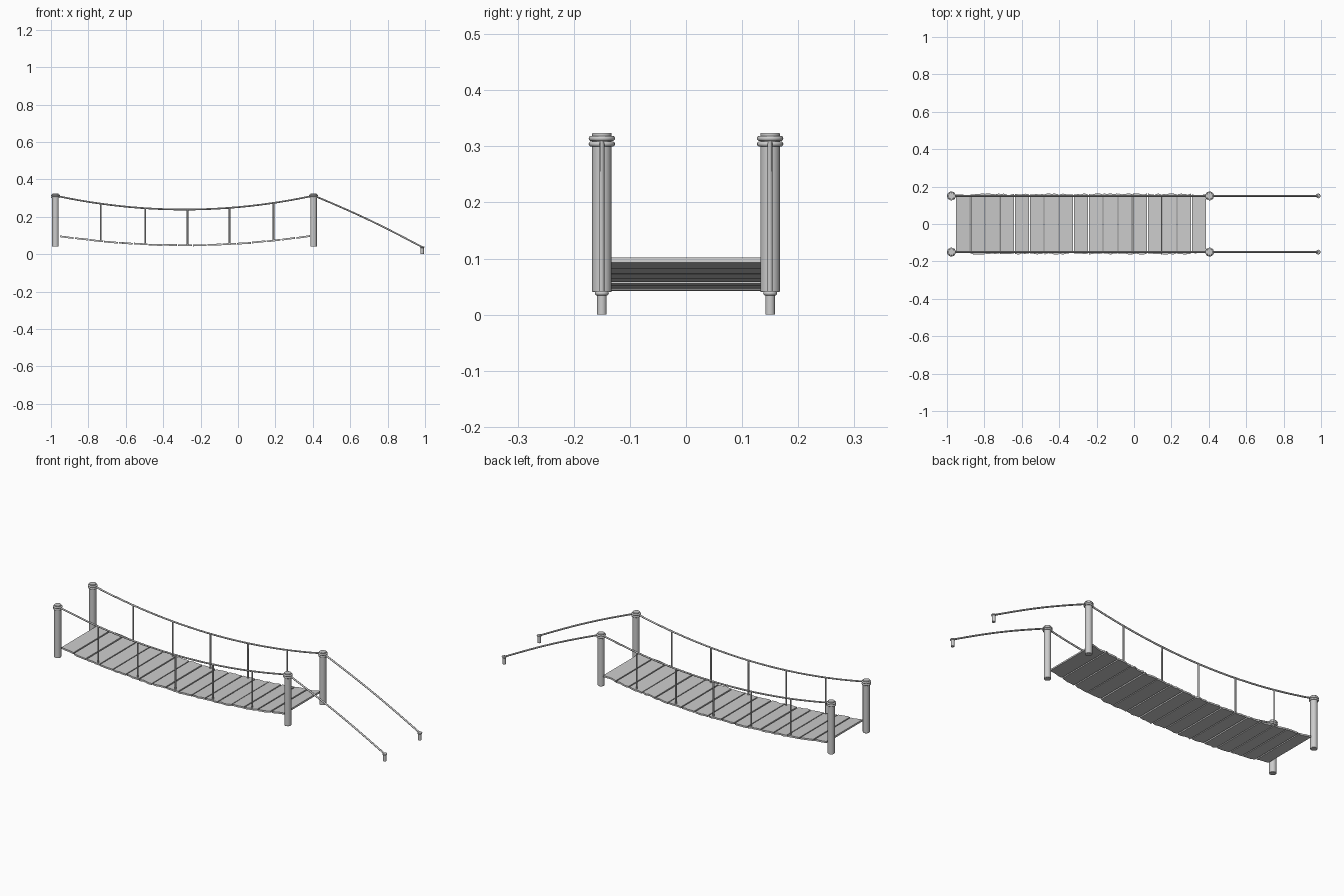
import bpy, bmesh, math, random
from mathutils import Matrix

if "Cube" in bpy.data.objects:
    bpy.data.objects.remove(bpy.data.objects["Cube"])

random.seed(4)
XL, XR, XS, Y = -0.976, 0.404, 0.985, 0.15   # posts, stakes, half width
XM = (XL + XR) / 2


def deck_z(x):
    return 0.048 + 0.049 * ((x - XM) / 0.67) ** 2


def rail_z(x):
    return 0.239 + 0.074 * abs((x - XM) / 0.69) ** 2


def smooth(ob):
    bpy.context.view_layer.objects.active = ob
    ob.select_set(True)
    bpy.ops.object.shade_smooth_by_angle(angle=math.radians(40))
    ob.select_set(False)


def post(name, x, y, z0, z1, r, bevel):
    bpy.ops.mesh.primitive_cylinder_add(vertices=24, radius=r, depth=z1 - z0,
                                        location=(x, y, (z0 + z1) / 2))
    ob = bpy.context.object
    ob.name = name
    m = ob.modifiers.new("worn_edge", 'BEVEL')
    m.width, m.segments, m.limit_method = bevel, 2, 'ANGLE'
    smooth(ob)


def ring(name, x, y, z, R, r, tilt=0.0):
    bpy.ops.mesh.primitive_torus_add(major_radius=R, minor_radius=r, major_segments=28,
                                     minor_segments=10, location=(x, y, z),
                                     rotation=(0, tilt, 0))
    ob = bpy.context.object
    ob.name = name
    smooth(ob)


def rope(name, pts, r):
    cu = bpy.data.curves.new(name, 'CURVE')
    cu.dimensions = '3D'
    cu.bevel_depth, cu.bevel_resolution, cu.use_fill_caps = r, 2, True
    sp = cu.splines.new('POLY')
    sp.points.add(len(pts) - 1)
    for p, co in zip(sp.points, pts):
        p.co = (*co, 1)
    sp.use_smooth = True
    bpy.context.collection.objects.link(bpy.data.objects.new(name, cu))


for side, y in (("front", -Y), ("back", Y)):
    # posts with two rope wraps each
    for end, x in (("left", XL), ("right", XR)):
        post(f"{side}_{end}_post", x, y, 0.04, 0.324, 0.0175, 0.002)
        for i, z in enumerate((0.304, 0.314)):
            ring(f"{side}_{end}_post_wrap_{i}", x, y, z, 0.0185, 0.005)
    # ground stake with one wrap
    post(f"{side}_stake", XS, y, 0.0, 0.042, 0.0085, 0.001)
    ring(f"{side}_stake_wrap", XS, y, 0.038, 0.0085, 0.004)
    # sagging handrail and stay rope
    rope(f"{side}_handrail", [(XL + (XR - XL) * i / 24, y, rail_z(XL + (XR - XL) * i / 24))
                              for i in range(25)], 0.0045)
    stay = []
    for i in range(13):
        t = i / 12
        stay.append((XR + (XS - XR) * t, y, 0.314 + (0.038 - 0.314) * t
                     + 0.01 * math.sin(math.pi * t)))
    rope(f"{side}_stay_rope", stay, 0.0045)
    # hanging ropes down to the deck
    for i, x in enumerate((-0.733, -0.496, -0.27, -0.045, 0.19)):
        rope(f"{side}_hanger_{i}", [(x, y, rail_z(x)), (x, y, deck_z(x) - 0.004)], 0.0045)

# planks with slightly ragged ends, following the sag
N, X0, X1 = 17, -0.955, 0.388
pitch = (X1 - X0) / N
for i in range(N):
    x = X0 + pitch * (i + 0.5)
    edge = i in (0, N - 1)
    slope = 2 * 0.049 * (x - XM) / 0.67 ** 2
    w = pitch * random.uniform(0.91, 0.95)
    cols = 5
    bm = bmesh.new()
    top = []
    for s in (-1, 1):
        row = [(w * (k / (cols - 1) - 0.5),
                s * ((0.154 if edge else 0.159) + random.uniform(-0.003, 0.005)))
               for k in range(cols)]
        top += row if s < 0 else row[::-1]
    face = bm.faces.new([bm.verts.new((px, py, -0.0045)) for px, py in top])
    new = bmesh.ops.extrude_face_region(bm, geom=[face])["geom"]
    bmesh.ops.translate(bm, vec=(0, 0, 0.009),
                        verts=[v for v in new if isinstance(v, bmesh.types.BMVert)])
    bmesh.ops.recalc_face_normals(bm, faces=bm.faces)
    me = bpy.data.meshes.new(f"plank_{i}")
    bm.to_mesh(me)
    bm.free()
    ob = bpy.data.objects.new(f"plank_{i}", me)
    bpy.context.collection.objects.link(ob)
    ob.matrix_world = (Matrix.Translation((x, 0, deck_z(x) + random.uniform(-0.001, 0.001)))
                       @ Matrix.Rotation(-math.atan(slope) + random.uniform(-0.015, 0.015), 4, 'Y'))
